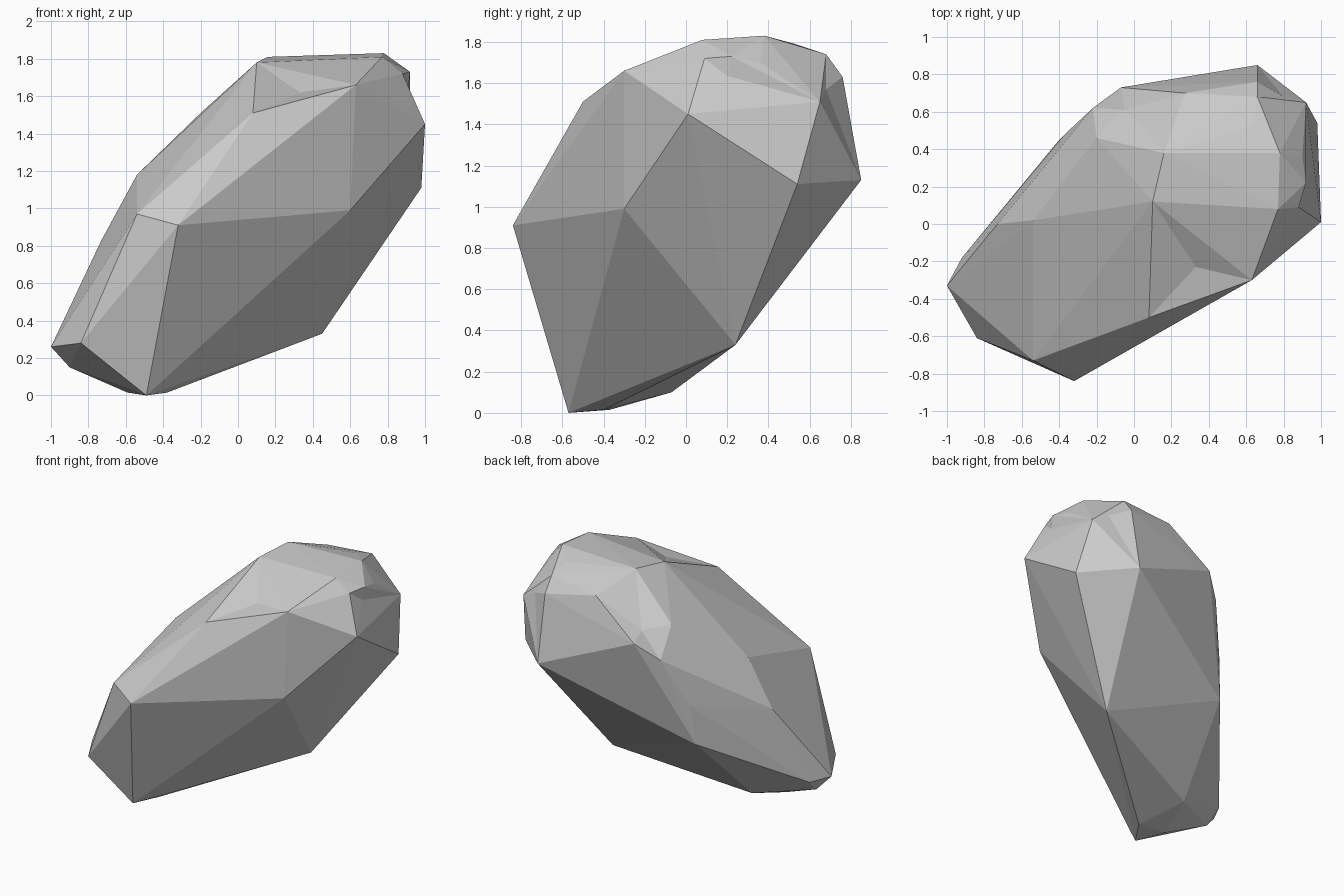
import bpy
import bmesh
from mathutils import Vector
from mathutils.geometry import closest_point_on_tri, intersect_point_line

if "Cube" in bpy.data.objects:
    bpy.data.objects.remove(bpy.data.objects["Cube"])

# Corner points of the leaning boulder, grouped by region
foot = [(-.49, -.57, 0), (-.59, -.37, .015), (-.38, -.40, .015),
        (-.90, -.29, .15), (-.51, -.07, .10), (-1, -.33, .26),
        (-.84, -.61, .28), (-.92, -.18, .25)]
belly = [(.45, .24, .33), (.60, -.30, .99), (-.32, -.84, .91),
         (.98, .54, 1.11), (.66, .85, 1.13), (-.40, .45, .64)]
left_side = [(-.54, -.73, .97), (-.73, 0, .83), (-.54, .02, 1.18),
             (-.37, .48, .94), (-.20, .46, 1.51), (-.22, .62, 1.30),
             (-.07, .73, 1.43), (-.05, .61, 1.48)]
crown = [(.08, -.50, 1.51), (.63, -.30, 1.66), (.10, .12, 1.78),
         (.16, .38, 1.81), (.77, .08, 1.81), (.78, .38, 1.83),
         (.64, .53, 1.79), (.66, .68, 1.74), (.27, .70, 1.695),
         (.66, .76, 1.63)]
right_side = [(1, .01, 1.45), (.92, .65, 1.51), (.80, .68, 1.57),
              (.92, .22, 1.73), (.90, .36, 1.70), (.88, .09, 1.72)]
dents = [(.33, -.23, 1.62), (.91, .20, 1.635), (.05, .50, 1.64)]


def edge_distance(edge, p):
    a, b = (v.co for v in edge.verts)
    q, t = intersect_point_line(p, a, b)
    return (a.lerp(b, min(1, max(0, t))) - p).length


def press_in(bm, p):
    """Split the closest facet (or facet pair) and sink its middle to p."""
    def gap(f):
        return (closest_point_on_tri(p, *(v.co for v in f.verts)) - p).length
    face = min(bm.faces, key=gap)
    edge = min(face.edges, key=lambda e: edge_distance(e, p))
    if edge_distance(edge, p) < .1 and len(edge.link_faces) == 2:
        face = bmesh.utils.face_join(list(edge.link_faces)) or face
    ring = [loop.vert for loop in face.loops]
    bm.faces.remove(face)
    centre = bm.verts.new(p)
    for a, b in zip(ring, ring[1:] + ring[:1]):
        bm.faces.new((a, b, centre))


# Convex body of the boulder
bm = bmesh.new()
for co in foot + belly + left_side + crown + right_side + dents:
    bm.verts.new(co)
bmesh.ops.convex_hull(bm, input=bm.verts[:])
loose = [v for v in bm.verts if not v.link_faces]
hollows = [v.co.copy() for v in loose]
bmesh.ops.delete(bm, geom=loose, context='VERTS')

# Shallow hollows for the points lying inside the hull
for p in hollows:
    press_in(bm, Vector(p))

bmesh.ops.recalc_face_normals(bm, faces=bm.faces[:])
mesh = bpy.data.meshes.new("boulder")
bm.to_mesh(mesh)
bm.free()
bpy.context.collection.objects.link(bpy.data.objects.new("boulder", mesh))
